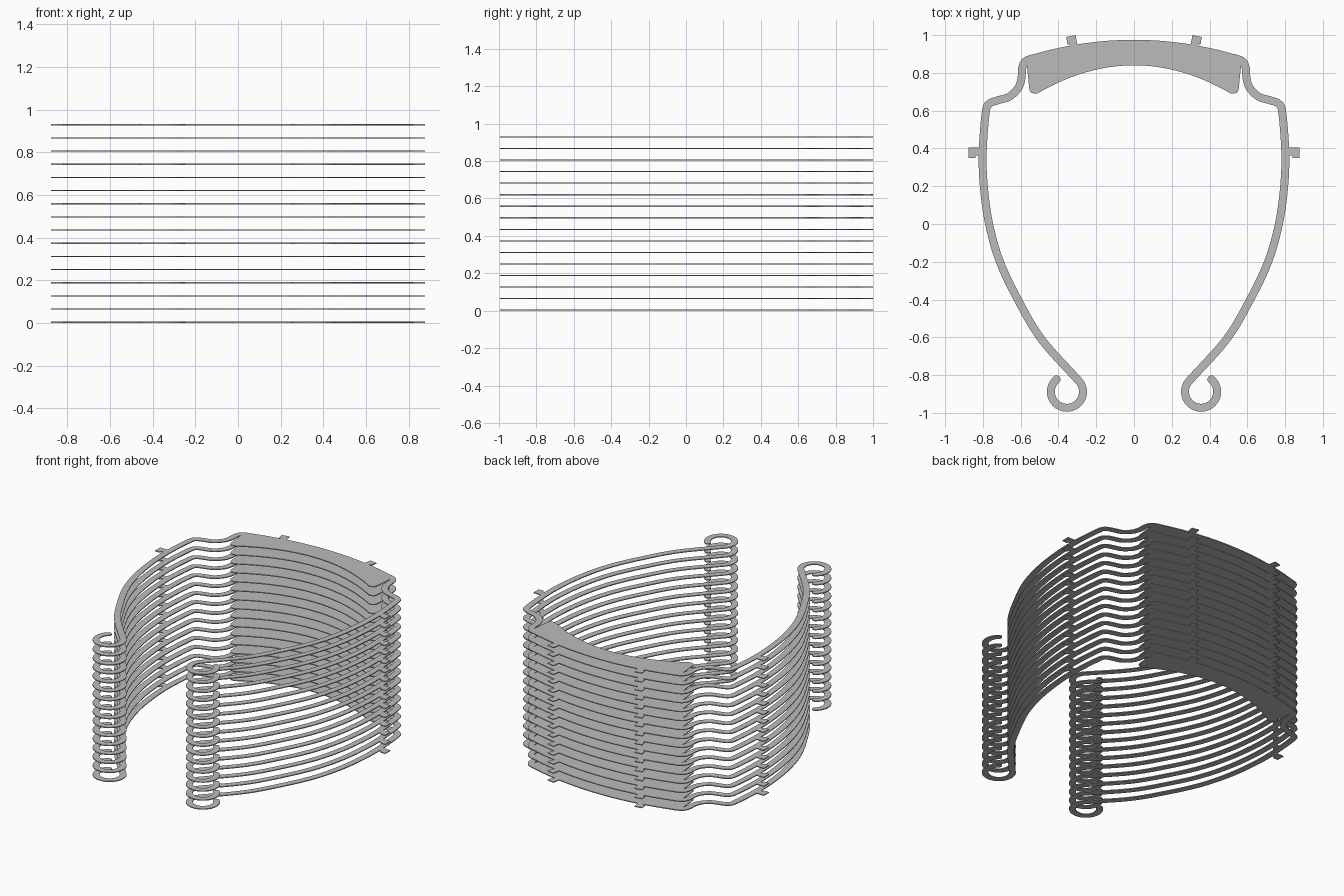
import bpy, bmesh, math
from mathutils import Vector

LAYERS, PITCH, THICK = 16, 0.0617, 0.006

if "Cube" in bpy.data.objects:
    bpy.data.objects.remove(bpy.data.objects["Cube"], do_unlink=True)

grey = bpy.data.materials.new("plain grey")
grey.use_nodes = True
grey.diffuse_color = (0.5, 0.5, 0.5, 1)
grey.node_tree.nodes["Principled BSDF"].inputs["Base Color"].default_value = (0.5, 0.5, 0.5, 1)


def stacked_strip(name, side_a, side_b):
    """Flat strip between two edge lines, thickened, mirrored and stacked."""
    bm = bmesh.new()
    rows = [[bm.verts.new((p[0], p[1], 0)) for p in side] for side in (side_a, side_b)]
    for i in range(len(side_a) - 1):
        bm.faces.new((rows[0][i], rows[0][i + 1], rows[1][i + 1], rows[1][i]))
    bmesh.ops.recalc_face_normals(bm, faces=bm.faces)
    flat = list(bm.faces)
    if flat[0].normal.z > 0:
        bmesh.ops.reverse_faces(bm, faces=flat)
    top = bmesh.ops.extrude_face_region(bm, geom=flat, use_keep_orig=True)
    verts = [g for g in top["geom"] if isinstance(g, bmesh.types.BMVert)]
    bmesh.ops.translate(bm, verts=verts, vec=(0, 0, THICK))
    bmesh.ops.recalc_face_normals(bm, faces=bm.faces)
    mesh = bpy.data.meshes.new(name)
    bm.to_mesh(mesh)
    bm.free()
    mesh.materials.append(grey)
    obj = bpy.data.objects.new(name, mesh)
    bpy.context.collection.objects.link(obj)
    mirror = obj.modifiers.new("both sides", 'MIRROR')
    mirror.use_clip = True
    stack = obj.modifiers.new("stack", 'ARRAY')
    stack.count = LAYERS
    stack.use_relative_offset = False
    stack.use_constant_offset = True
    stack.constant_offset_displace = (0, 0, PITCH)
    return obj


def smooth_path(points, steps=6):
    """Catmull-Rom curve through the points."""
    p = [Vector(q) for q in points]
    p = [2 * p[0] - p[1]] + p + [2 * p[-1] - p[-2]]
    out = []
    for a, b, c, d in zip(p, p[1:], p[2:], p[3:]):
        for k in range(steps):
            t = k / steps
            out.append(0.5 * (2 * b + (c - a) * t + (2 * a - 5 * b + 4 * c - d) * t * t
                              + (3 * b - a - 3 * c + d) * t ** 3))
    return out + [p[-2]]


def offset_sides(path, widths):
    a, b = [], []
    for i, p in enumerate(path):
        d = (path[min(i + 1, len(path) - 1)] - path[max(i - 1, 0)]).normalized()
        n = Vector((-d.y, d.x)) * widths[i] / 2
        a.append(p + n)
        b.append(p - n)
    return a, b


# Side arm: curled hook, long bow, S-bend and corner into the brow band
centre, radius, width = Vector((0.355, -0.888)), 0.085, 0.042
hook = []
for i in range(33):
    ang = math.radians(50 - 275 * i / 32)
    hook.append(centre + radius * Vector((math.cos(ang), math.sin(ang))))
tip_dir = (hook[0] - hook[1]).normalized()
cap = [math.cos(math.radians(a)) for a in (5, 25, 45, 65)]
cap_path = [hook[0] + tip_dir * width / 2 * c for c in cap]
cap_width = [width * math.sqrt(1 - c * c) for c in cap]
bow = smooth_path([hook[-1], (0.49, -0.61), (0.615, -0.4), (0.71, -0.2), (0.767, 0),
                   (0.795, 0.2), (0.801, 0.38), (0.785, 0.59), (0.765, 0.637),
                   (0.72, 0.655), (0.66, 0.674), (0.613, 0.72), (0.596, 0.77),
                   (0.592, 0.825), (0.575, 0.86), (0.53, 0.88)])
path = cap_path + hook + bow[1:]
stacked_strip("side_arm", *offset_sides(path, cap_width + [width] * (len(path) - len(cap))))

# Brow band: crescent with rounded lower ends
steps = 20
outer = [(0.545 * i / steps, 0.975 - 0.27 * (0.545 * i / steps) ** 2) for i in range(steps + 1)]
inner = [(0.51 * i / steps, 0.84 - 0.57 * (0.51 * i / steps) ** 2) for i in range(steps + 1)]
outer += [(0.553, 0.87), (0.56, 0.85), (0.566, 0.83)]
inner += [(0.53, 0.69), (0.546, 0.696), (0.554, 0.712)]
stacked_strip("brow_band", outer, inner)

# Small stepped tabs on the sides and the back
stacked_strip("side_tab", [(0.81, 0.405), (0.838, 0.405), (0.839, 0.405), (0.876, 0.405)],
              [(0.81, 0.362), (0.838, 0.362), (0.839, 0.35), (0.876, 0.35)])
stacked_strip("back_tab", [(0.298, 0.94), (0.303, 0.965), (0.3035, 0.966), (0.309, 1.0)],
              [(0.338, 0.93), (0.342, 0.952), (0.352, 0.95), (0.359, 0.99)])
